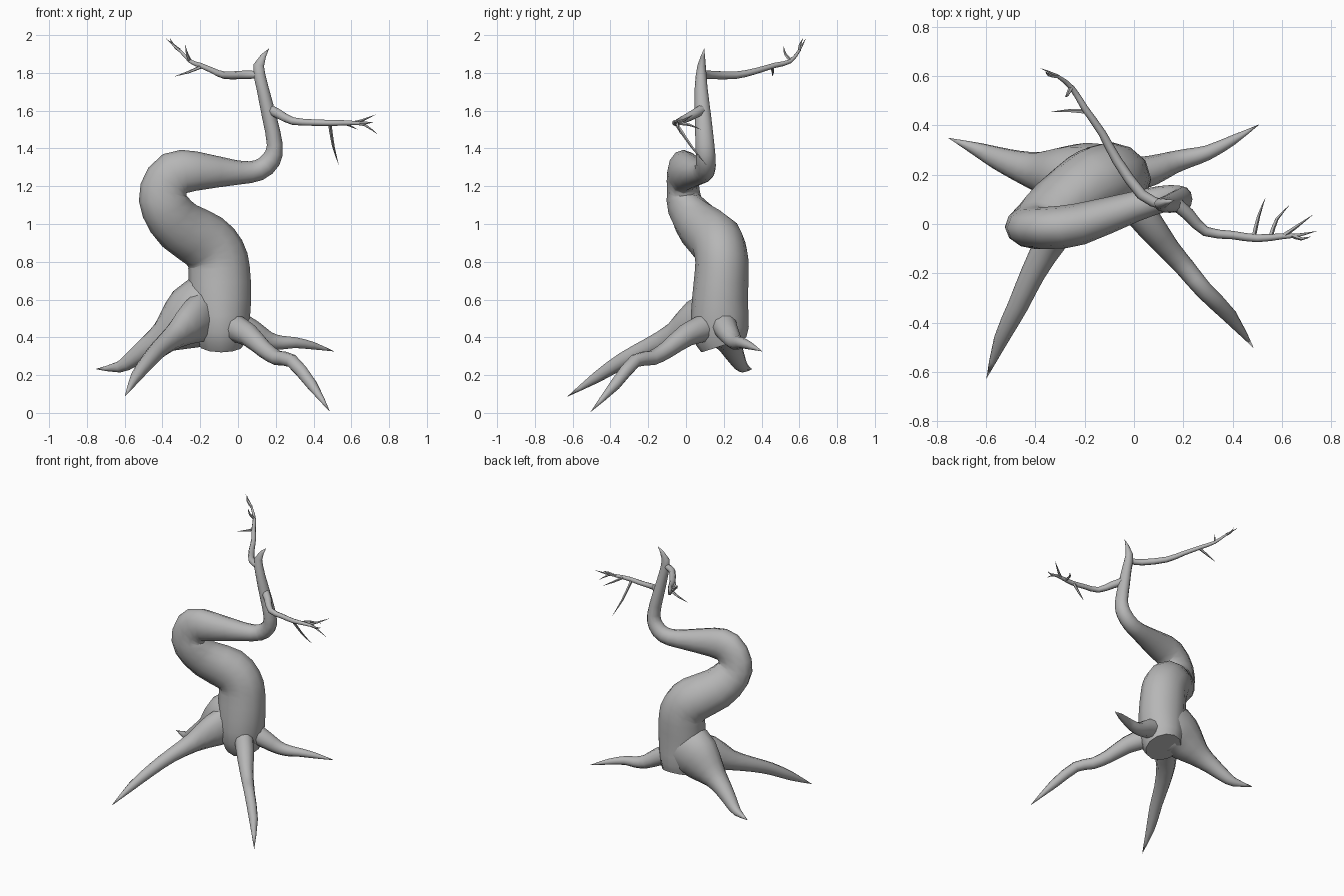
import bpy
import bmesh
from math import cos, sin, tau
from mathutils import Vector

default_cube = bpy.data.objects.get("Cube")
if default_cube:
    bpy.data.objects.remove(default_cube, do_unlink=True)

# One plain grey for the whole tree
bark = bpy.data.materials.new("grey_bark")
bark.use_nodes = True
bark_colour = (.47, .47, .47, 1)
bark.diffuse_color = bark_colour
bark.node_tree.nodes["Principled BSDF"].inputs["Base Color"].default_value = bark_colour

AXIS_Y = Vector((0, 1, 0))
AXIS_Z = Vector((0, 0, 1))
parts = []


def add_midpoints(stations):
    """Round the path by adding a smoothly interpolated station between neighbours."""
    full = [Vector((*station[:4], station[-1])) for station in stations]
    last = len(full) - 1
    refined = [full[0]]
    for index in range(last):
        near, far = full[index], full[index + 1]
        before = full[max(index - 1, 0)]
        after = full[min(index + 2, last)]
        refined += [(near + far) * .5625 - (before + after) * .0625, far]
    return refined


def make_tube(name, stations, sides=10, reference=AXIS_Z):
    """Sweep an ellipse along stations of (x, y, z, radius[, radius along reference])."""
    bm = bmesh.new()
    stations = add_midpoints(stations)
    centres = [Vector(station[:3]) for station in stations]
    last = len(centres) - 1
    rings = []
    for index, station in enumerate(stations):
        centre = centres[index]
        if station[3] == 0:
            rings.append([bm.verts.new(centre)])
            continue
        before = centres[max(index - 1, 0)]
        after = centres[min(index + 1, last)]
        tangent = (after - before).normalized()
        across = (reference - tangent * reference.dot(tangent)).normalized()
        outward = tangent.cross(across)
        ring = []
        for step in range(sides):
            angle = tau * step / sides
            offset = outward * cos(angle) * station[3] + across * sin(angle) * station[4]
            ring.append(bm.verts.new(centre + offset))
        rings.append(ring)

    # Skin neighbouring rings, closing to a point where a ring is a single vertex
    for lower, upper in zip(rings, rings[1:]):
        for step in range(sides):
            following = (step + 1) % sides
            if len(upper) == 1:
                bm.faces.new((lower[step], lower[following], upper[0]))
            else:
                bm.faces.new((lower[step], lower[following], upper[following], upper[step]))
    bm.faces.new(rings[0])
    bmesh.ops.recalc_face_normals(bm, faces=bm.faces)

    mesh = bpy.data.meshes.new(name)
    bm.to_mesh(mesh)
    bm.free()
    mesh.materials.append(bark)
    part = bpy.data.objects.new(name, mesh)
    bpy.context.collection.objects.link(part)
    parts.append(part)


# Winding trunk, ending in a bent spike
make_tube("trunk", [
    (-.09, .2, .36, .12, .125),
    (-.09, .18, .44, .145, .153),
    (-.095, .18, .6, .165, .148),
    (-.1, .19, .76, .163, .142),
    (-.12, .185, .84, .16, .14),
    (-.18, .16, .91, .155, .14),
    (-.31, .07, .99, .142, .12),
    (-.385, 0, 1.09, .13, .1),
    (-.395, -.015, 1.18, .125, .086),
    (-.335, -.015, 1.265, .122, .086),
    (-.22, 0, 1.28, .104, .085),
    (0, .07, 1.272, .064, .062),
    (.11, .1, 1.285, .056, .055),
    (.175, .105, 1.34, .052, .052),
    (.195, .1, 1.42, .042, .05),
    (.165, .09, 1.57, .038, .043),
    (.13, .08, 1.72, .032, .034),
    (.11, .083, 1.84, .028, .022),
    (.165, .097, 1.93, 0),
], sides=12, reference=AXIS_Y)

# Four tapering roots; the two on the right flare up into the trunk
make_tube("front_left_root", [
    (-.02, .1, .45, .065, .075),
    (.06, 0, .41, .06),
    (.14, -.1, .335, .046),
    (.21, -.18, .29, .04),
    (.285, -.27, .275, .036),
    (.39, -.375, .15, .03),
    (.487, -.505, .005, 0),
])
make_tube("front_right_root", [
    (-.15, .19, .53, .08, .15),
    (-.24, .05, .48, .08, .118),
    (-.33, -.06, .41, .064, .07),
    (-.41, -.2, .345, .05),
    (-.47, -.33, .28, .042),
    (-.54, -.47, .19, .03),
    (-.6, -.63, .085, 0),
])
make_tube("back_right_root", [
    (-.1, .19, .54, .13, .17),
    (-.2, .19, .53, .14, .187),
    (-.3, .2, .465, .115, .145),
    (-.395, .215, .4, .08, .085),
    (-.48, .24, .345, .06),
    (-.56, .27, .285, .045),
    (-.63, .3, .243, .03),
    (-.755, .35, .232, 0),
], sides=12)
make_tube("back_left_root", [
    (0, .2, .47, .07),
    (.08, .22, .43, .06),
    (.16, .25, .385, .046),
    (.23, .27, .372, .038),
    (.3, .29, .372, .03),
    (.4, .34, .355, .02),
    (.51, .405, .325, 0),
])

# Two bare branches
make_tube("upper_branch", [
    (.11, .08, 1.79, .02),
    (.03, .12, 1.79, .022),
    (-.07, .26, 1.787, .02),
    (-.13, .37, 1.81, .016),
    (-.2, .47, 1.84, .014),
    (-.25, .55, 1.86, .011),
    (-.31, .6, 1.92, .007),
    (-.385, .635, 1.985, 0),
], sides=8)
make_tube("lower_branch", [
    (.16, .09, 1.61, .028),
    (.22, .04, 1.58, .026),
    (.29, -.03, 1.545, .02),
    (.4, -.045, 1.537, .017),
    (.5, -.058, 1.535, .016),
    (.6, -.05, 1.535, .012),
    (.67, -.045, 1.525, .007),
    (.745, -.028, 1.47, 0),
], sides=8)

# Thin twigs: start, middle and tip
twigs = {
    "upper_side_twig": [(-.19, .455, 1.835), (-.26, .46, 1.805), (-.34, .455, 1.78)],
    "upper_rising_twig": [(-.255, .555, 1.865), (-.27, .525, 1.9), (-.28, .515, 1.95)],
    "upper_end_twig": [(-.31, .6, 1.92), (-.345, .605, 1.95), (-.36, .62, 1.985)],
    "hanging_twig": [(.485, -.055, 1.535), (.505, .03, 1.41), (.535, .11, 1.31)],
    "middle_twig": [(.555, -.05, 1.535), (.58, .02, 1.525), (.635, .08, 1.5)],
    "rising_twig": [(.61, -.045, 1.535), (.66, -.01, 1.55), (.73, .04, 1.58)],
    "end_twig": [(.64, -.045, 1.535), (.68, -.06, 1.535), (.72, -.05, 1.54)],
}
for name, (start, middle, tip) in twigs.items():
    make_tube(name, [(*start, .01), (*middle, .007), (*tip, 0)], sides=5)

# Smooth shading with sharp creases kept
bpy.ops.object.select_all(action="DESELECT")
for part in parts:
    part.select_set(True)
bpy.context.view_layer.objects.active = parts[0]
bpy.ops.object.shade_smooth_by_angle(angle=1)
